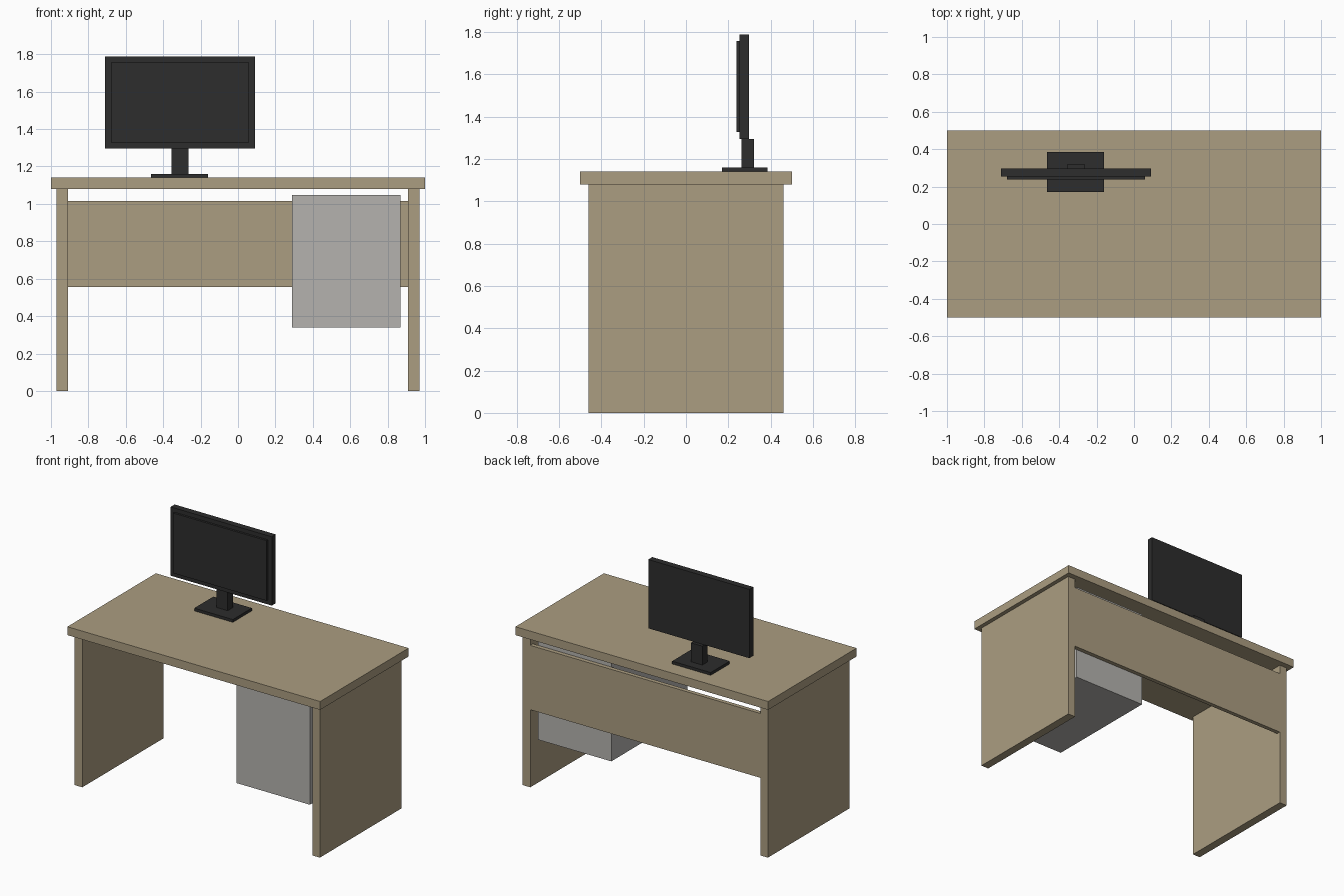
import bpy

cube = bpy.data.objects.get("Cube")
if cube:
    bpy.data.objects.remove(cube, do_unlink=True)


def material(name, rgb):
    mat = bpy.data.materials.new(name)
    mat.use_nodes = True
    colour = (*rgb, 1.0)
    mat.diffuse_color = colour
    mat.node_tree.nodes["Principled BSDF"].inputs["Base Color"].default_value = colour
    return mat


def box(name, x, y, z, mat):
    """Flat-faced box spanning the given (low, high) ranges."""
    spans = (x, y, z)
    centre = [(low + high) / 2 for low, high in spans]
    bpy.ops.mesh.primitive_cube_add(size=1, location=centre)
    obj = bpy.context.object
    obj.name = name
    obj.scale = [high - low for low, high in spans]
    bpy.ops.object.transform_apply(location=False, rotation=False, scale=True)
    obj.data.materials.append(mat)
    return obj


wood = material("tan wood", (0.41, 0.34, 0.22))
grey = material("light grey", (0.46, 0.45, 0.43))
black = material("charcoal plastic", (0.026, 0.026, 0.026))

# Desk: top, two side panels and the back panel
box("desk_top", (-1, 1), (-0.5, 0.5), (1.08, 1.14), wood)
box("right_side_panel", (-0.97, -0.91), (-0.46, 0.46), (0, 1.08), wood)
box("left_side_panel", (0.91, 0.97), (-0.46, 0.46), (0, 1.08), wood)
box("back_panel", (-0.91, 0.91), (0.43, 0.46), (0.555, 1.015), wood)

# Drawer cabinet hung under the top
box("drawer_cabinet", (0.29, 0.87), (-0.43, 0.43), (0.34, 1.047), grey)

# Monitor on its stand
box("monitor_base", (-0.465, -0.16), (0.17, 0.385), (1.14, 1.16), black)
box("monitor_neck", (-0.355, -0.265), (0.262, 0.322), (1.16, 1.295), black)
box("monitor_body", (-0.71, 0.09), (0.253, 0.298), (1.295, 1.787), black)
box("monitor_screen", (-0.68, 0.06), (0.238, 0.253), (1.327, 1.757), black)
